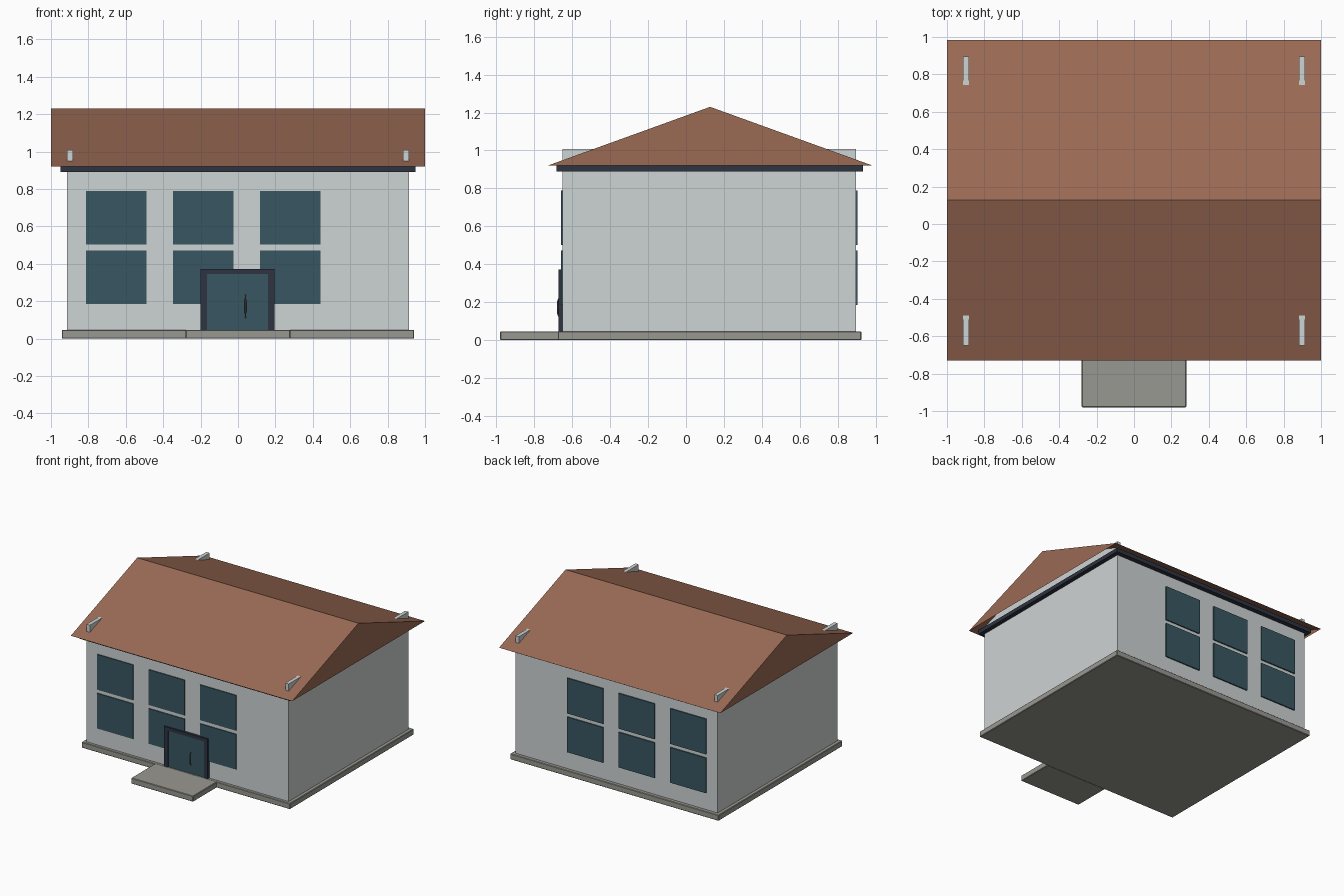
import bpy
import bmesh
from mathutils import Vector

cube = bpy.data.objects.get("Cube")
if cube:
    bpy.data.objects.remove(cube, do_unlink=True)


def material(name, *rgb):
    """Make a flat material from 0-255 sRGB values."""
    linear = [((c / 255 + 0.055) / 1.055) ** 2.4 for c in rgb] + [1]
    m = bpy.data.materials.new(name)
    m.use_nodes = True
    m.diffuse_color = linear
    bsdf = m.node_tree.nodes["Principled BSDF"]
    bsdf.inputs["Base Color"].default_value = linear
    bsdf.inputs["Roughness"].default_value = 0.8
    return m


plaster = material("pale plaster", 206, 211, 211)
tile = material("terracotta roof", 154, 106, 84)
glass = material("teal glass", 56, 86, 97)
dark = material("dark trim", 45, 51, 65)
stone = material("grey stone", 153, 152, 145)
metal = material("bronze handle", 92, 84, 76)


def add_object(name, bm, mat):
    bmesh.ops.recalc_face_normals(bm, faces=bm.faces)
    mesh = bpy.data.meshes.new(name)
    bm.to_mesh(mesh)
    bm.free()
    mesh.materials.append(mat)
    ob = bpy.data.objects.new(name, mesh)
    bpy.context.collection.objects.link(ob)
    return ob


def box(name, xs, ys, zs, mat, bevel=0):
    """Box from its (min, max) range on each axis."""
    bm = bmesh.new()
    bmesh.ops.create_cube(bm, size=1)
    for v in bm.verts:
        v.co = Vector(r[0] if c < 0 else r[1] for c, r in zip(v.co, (xs, ys, zs)))
    if bevel:
        bmesh.ops.bevel(bm, geom=bm.edges[:], offset=bevel, segments=1, affect='EDGES')
    return add_object(name, bm, mat)


FRONT, BACK = -0.65, 0.895
RIDGE_Y = 0.127

# Foundation and entrance step
box("foundation", (-0.942, 0.942), (-0.675, 0.925), (0, 0.047), stone, 0.004)
box("entrance_step", (-0.28, 0.28), (-0.98, -0.67), (0, 0.047), stone, 0.004)

# Walls; the side walls rise through the roof at the corners
box("main_walls", (-0.89, 0.89), (FRONT, BACK), (0.04, 0.935), plaster)
for side, s in (("left", 1), ("right", -1)):
    box(side + "_side_wall", sorted((s * 0.883, s * 0.913)), (FRONT, BACK), (0.04, 1.007), plaster)

# Trim band under the eaves
box("eaves_trim", (-0.948, 0.948), (-0.683, 0.933), (0.89, 0.922), dark)

# Gable roof, open underneath
bm = bmesh.new()
ends = []
for x in (-1, 1):
    ends.append([bm.verts.new((x, y, z)) for y, z in ((-0.73, 0.92), (RIDGE_Y, 1.23), (0.985, 0.92))])
    bm.faces.new(ends[-1])
for i in (0, 1):
    bm.faces.new((ends[0][i], ends[1][i], ends[1][i + 1], ends[0][i + 1]))
roof = add_object("gable_roof", bm, tile)

# Window panes, two rows of three on front and back
for label, y0, y1 in (("front", FRONT - 0.008, FRONT + 0.005), ("back", BACK - 0.005, BACK + 0.01)):
    for col in range(3):
        x = -0.813 + col * 0.465
        for row, zs in (("lower", (0.185, 0.472)), ("upper", (0.502, 0.79))):
            box(f"{label}_{row}_window_{col + 1}", (x, x + 0.325), (y0, y1), zs, glass)

# Door with its frame
box("door_glass", (-0.167, 0.163), (-0.664, FRONT), (0.047, 0.347), glass)
for side, xs in (("right", (-0.2, -0.165)), ("left", (0.161, 0.196))):
    box(side + "_door_jamb", xs, (-0.671, FRONT), (0.047, 0.372), dark)
box("door_lintel", (-0.2, 0.196), (-0.671, FRONT), (0.345, 0.372), dark)

# Bowed door handle
curve = bpy.data.curves.new("door_handle", 'CURVE')
curve.dimensions = '3D'
curve.bevel_depth = 0.005
curve.bevel_resolution = 1
curve.use_fill_caps = True
spline = curve.splines.new('POLY')
path = ((-0.664, 0.11, 0.5), (-0.675, 0.135, 0.8), (-0.677, 0.172, 1), (-0.675, 0.21, 0.8), (-0.664, 0.235, 0.5))
spline.points.add(len(path) - 1)
for p, (y, z, r) in zip(spline.points, path):
    p.co = (0.04, y, z, 1)
    p.radius = r
curve.materials.append(metal)
handle = bpy.data.objects.new("door_handle", curve)
bpy.context.collection.objects.link(handle)
